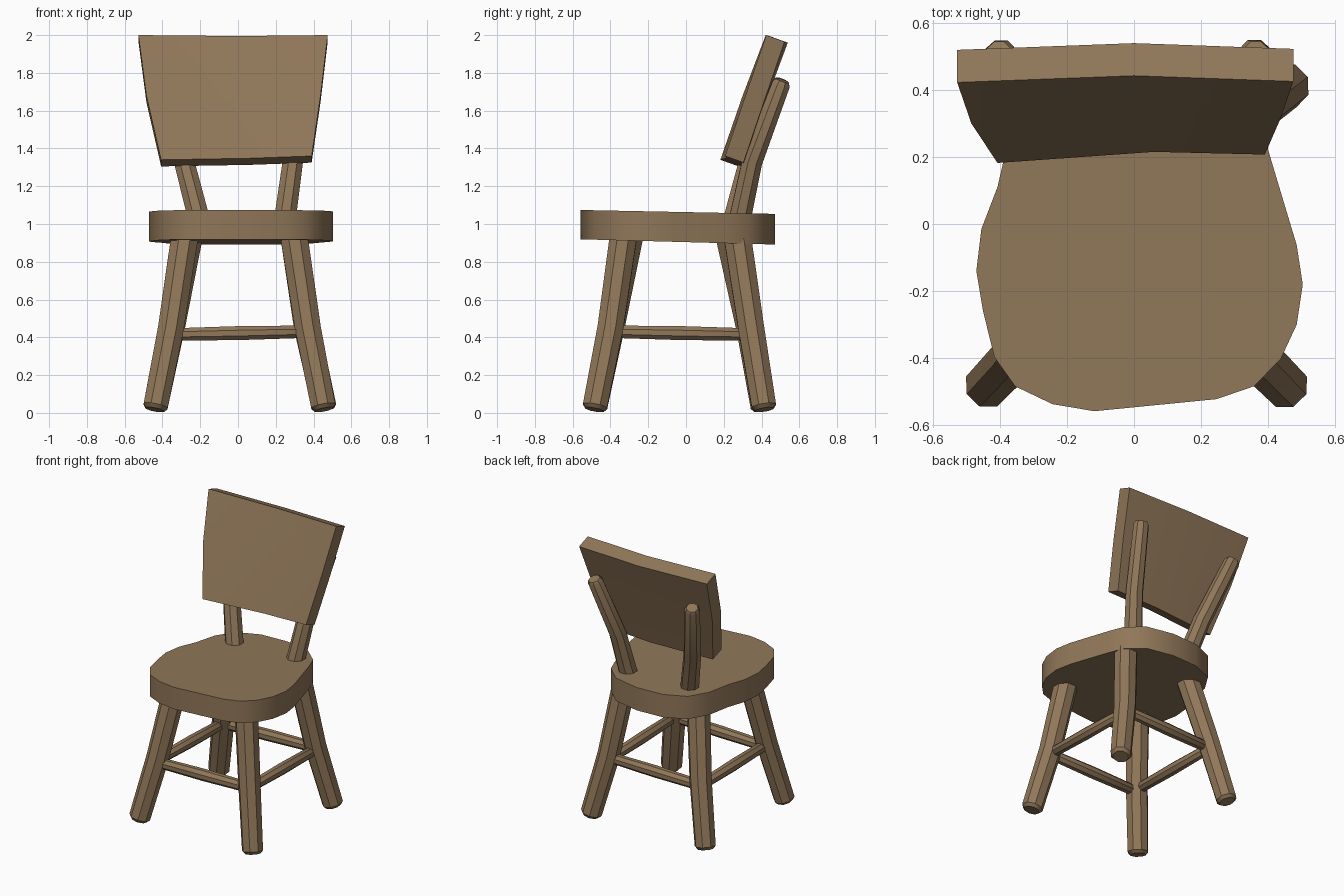
import bpy, math
from mathutils import Vector

if "Cube" in bpy.data.objects:
    bpy.data.objects.remove(bpy.data.objects["Cube"])

wood = bpy.data.materials.new("wood")
wood.diffuse_color = (0.28, 0.185, 0.10, 1)
wood.use_nodes = True
wood.node_tree.nodes["Principled BSDF"].inputs["Base Color"].default_value = wood.diffuse_color


def make(name, verts, faces, smooth=35):
    me = bpy.data.meshes.new(name)
    me.from_pydata([tuple(v) for v in verts], [], faces)
    me.materials.append(wood)
    ob = bpy.data.objects.new(name, me)
    bpy.context.collection.objects.link(ob)
    bpy.ops.object.select_all(action='DESELECT')
    ob.select_set(True)
    bpy.context.view_layer.objects.active = ob
    bpy.ops.object.mode_set(mode='EDIT')
    bpy.ops.mesh.select_all(action='SELECT')
    bpy.ops.mesh.normals_make_consistent(inside=False)
    bpy.ops.object.mode_set(mode='OBJECT')
    bpy.ops.object.shade_smooth_by_angle(angle=math.radians(smooth))
    return ob


def stick(name, pts, radii, sides=8, chamfer=0.02):
    """Round bar along a bent path with chamfered ends."""
    p = [Vector(q) for q in pts]
    d0, d1 = (p[1] - p[0]).normalized(), (p[-1] - p[-2]).normalized()
    path = [p[0], p[0] + d0 * chamfer] + p[1:-1] + [p[-1] - d1 * chamfer, p[-1]]
    rad = [radii[0] * 0.75] + list(radii) + [radii[-1] * 0.75]
    verts, faces = [], []
    for i, c in enumerate(path):
        t = (path[min(i + 1, len(path) - 1)] - path[max(i - 1, 0)]).normalized()
        ref = Vector((0, 0, 1)) if abs(t.z) < 0.7 else Vector((0, 1, 0))
        u = t.cross(ref).normalized()
        w = t.cross(u)
        for k in range(sides):
            a = 2 * math.pi * (k + 0.5) / sides
            verts.append(c + (u * math.cos(a) + w * math.sin(a)) * rad[i])
    for i in range(len(path) - 1):
        for k in range(sides):
            a, b = i * sides + k, i * sides + (k + 1) % sides
            faces.append((a, b, b + sides, a + sides))
    faces.append(tuple(range(sides)))
    faces.append(tuple(range(len(verts) - sides, len(verts))))
    return make(name, verts, faces)


# Seat: hand-cut outline, slightly lower at the back
outline = [(-0.47, -0.14), (-0.45, -0.40 + 0.14), (-0.416, -0.397), (-0.354, -0.484),
           (-0.243, -0.537), (-0.118, -0.558), (0.246, -0.522), (0.357, -0.484),
           (0.437, -0.403), (0.485, -0.30), (0.503, -0.18), (0.485, -0.063),
           (0.40, 0.22), (0.36, 0.33), (0.25, 0.43), (0.06, 0.47), (-0.14, 0.46),
           (-0.29, 0.395), (-0.37, 0.27), (-0.407, 0.11), (-0.455, -0.015)]
n = len(outline)
verts = [(x, y, 0.904 - 0.027 * y) for x, y in outline]
verts += [(x, y, 1.063 - 0.02 * y) for x, y in outline]
faces = [tuple(range(n)), tuple(range(n, 2 * n))]
faces += [(i, (i + 1) % n, n + (i + 1) % n, n + i) for i in range(n)]
make("seat", verts, faces)

# Legs: foot, bend and top of each
legs = {
    "front_left_leg": [(-0.44, -0.485, 0.017), (-0.355, -0.395, 0.45), (-0.275, -0.29, 0.98)],
    "front_right_leg": [(0.455, -0.485, 0.017), (0.37, -0.40, 0.45), (0.29, -0.325, 0.98)],
    "back_left_leg": [(-0.44, 0.41, 0.017), (-0.35, 0.335, 0.45), (-0.25, 0.22, 0.98)],
    "back_right_leg": [(0.46, 0.415, 0.017), (0.365, 0.345, 0.45), (0.29, 0.265, 0.98)],
}
for name, pts in legs.items():
    stick(name, pts, (0.07, 0.074, 0.078))

# Rungs between neighbouring legs
knee = {k: Vector(p[1]) for k, p in legs.items()}
for name, a, b in (("front_rung", "front_left_leg", "front_right_leg"),
                   ("back_rung", "back_left_leg", "back_right_leg"),
                   ("left_rung", "front_left_leg", "back_left_leg"),
                   ("right_rung", "front_right_leg", "back_right_leg")):
    p, q = knee[a].copy(), knee[b].copy()
    p.z, q.z = (0.415, 0.43) if "left" in a and "right" in b else (0.43, 0.415)
    d = (q - p).normalized() * 0.045
    stick(name, [p + d, (p + q) / 2, q - d], (0.036, 0.04, 0.036), sides=8, chamfer=0.015)

# Back posts
stick("left_back_post", [(-0.20, 0.25, 1.0), (-0.285, 0.335, 1.33), (-0.405, 0.51, 1.76)],
      (0.062, 0.058, 0.052))
stick("right_back_post", [(0.245, 0.28, 1.0), (0.29, 0.35, 1.33), (0.365, 0.51, 1.76)],
      (0.062, 0.058, 0.052))

# Backrest: gently curved leaning board, rows bottom to top
rows = [[(-0.407, 0.182, 1.34), (0.06, 0.215, 1.348), (0.39, 0.207, 1.36)],
        [(-0.485, 0.30, 1.68), (0.02, 0.325, 1.68), (0.437, 0.315, 1.68)],
        [(-0.527, 0.422, 2.0), (0.0, 0.442, 1.995), (0.475, 0.425, 2.0)]]
front = [Vector(v) for r in rows for v in r]
back = [v + Vector((0, 0.097, -0.035)) for v in front]
faces = []
for r in range(2):
    for c in range(2):
        i = r * 3 + c
        faces += [(i, i + 1, i + 4, i + 3), (i + 9, i + 12, i + 13, i + 10)]
rim = [0, 1, 2, 5, 8, 7, 6, 3]
faces += [(a, b, b + 9, a + 9) for a, b in zip(rim, rim[1:] + rim[:1])]
make("backrest", front + back, faces)
